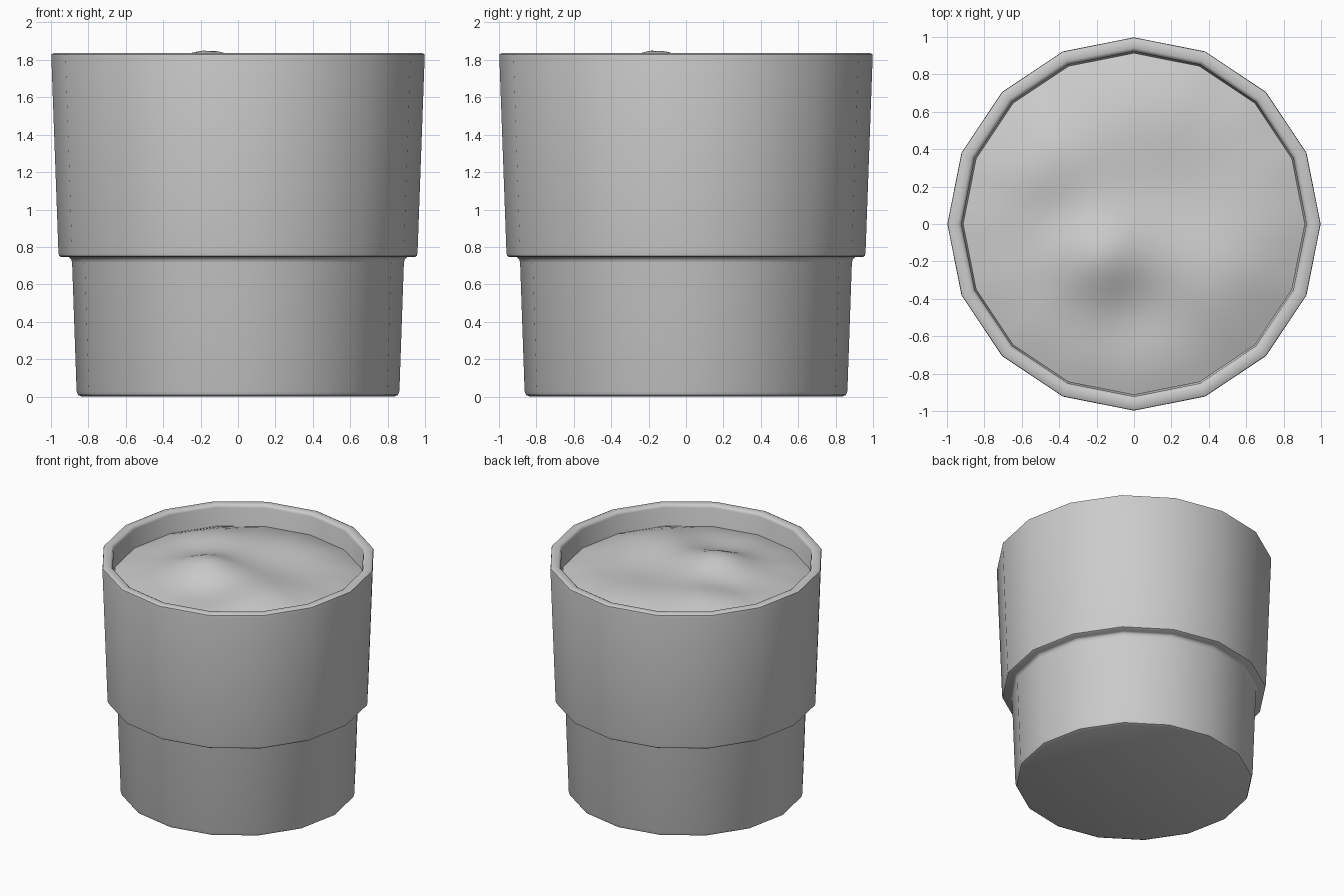
import bpy, bmesh, math

if "Cube" in bpy.data.objects:
    bpy.data.objects.remove(bpy.data.objects["Cube"])

SIDES = 16


def finish(bm, name):
    bmesh.ops.recalc_face_normals(bm, faces=bm.faces)
    me = bpy.data.meshes.new(name)
    bm.to_mesh(me)
    bm.free()
    ob = bpy.data.objects.new(name, me)
    bpy.context.collection.objects.link(ob)
    bpy.ops.object.select_all(action='DESELECT')
    ob.select_set(True)
    bpy.context.view_layer.objects.active = ob
    bpy.ops.object.shade_smooth_by_angle(angle=math.radians(40))
    return ob


def bridge(bm, a, b):
    n = len(a)
    for i in range(n):
        bm.faces.new((a[i], a[(i + 1) % n], b[(i + 1) % n], b[i]))


# Pot: 16-sided lathe, outside wall with stepped collar, rounded rim, inside wall
profile = [(0.835, 0.0), (0.855, 0.008), (0.863, 0.03), (0.887, 0.715), (0.892, 0.735),
           (0.905, 0.745), (0.945, 0.745), (0.956, 0.752), (0.96, 0.77),
           (0.998, 1.815), (0.996, 1.83), (0.98, 1.838), (0.942, 1.838), (0.928, 1.83),
           (0.922, 1.815), (0.888, 0.80), (0.82, 0.78), (0.80, 0.07)]
bm = bmesh.new()
rings = [[bm.verts.new((r * math.cos(2 * math.pi * i / SIDES),
                        r * math.sin(2 * math.pi * i / SIDES), z))
          for i in range(SIDES)] for r, z in profile]
for a, b in zip(rings, rings[1:]):
    bridge(bm, a, b)
bm.faces.new(rings[0])
bm.faces.new(rings[-1])
finish(bm, "pot")

# Soil: lumpy mound whose edge follows the inside of the pot
# lumps: x, y, height, spread
lumps = [(-0.18, -0.18, 0.10, 0.17), (-0.48, 0.33, 0.06, 0.22), (0.48, -0.32, 0.05, 0.22),
         (0.14, -0.16, 0.03, 0.2), (0.1, 0.62, 0.03, 0.25), (-0.42, 0.08, -0.03, 0.15),
         (0.02, -0.45, -0.04, 0.18), (0.3, 0.2, -0.02, 0.25)]


def soil_height(x, y, t):
    bump = sum(h * math.exp(-((x - a) ** 2 + (y - b) ** 2) / (2 * s * s))
               for a, b, h, s in lumps)
    return 1.67 + (0.08 + bump) * (1 - t ** 4)


SUB, RINGS, EDGE = 4, 14, 0.914
count = SIDES * SUB
half = math.pi / SIDES
bm = bmesh.new()
prev = None
centre = bm.verts.new((0, 0, soil_height(0, 0, 0)))
for k in range(1, RINGS + 1):
    t = k / RINGS
    ring = []
    for i in range(count):
        a = 2 * math.pi * i / count
        # radius of a straight-sided 16-gon in this direction
        r = EDGE * t * math.cos(half) / math.cos(a % (2 * half) - half)
        x, y = r * math.cos(a), r * math.sin(a)
        ring.append(bm.verts.new((x, y, soil_height(x, y, t))))
    if prev:
        bridge(bm, prev, ring)
    else:
        for i in range(count):
            bm.faces.new((centre, ring[i], ring[(i + 1) % count]))
    prev = ring
finish(bm, "soil")
